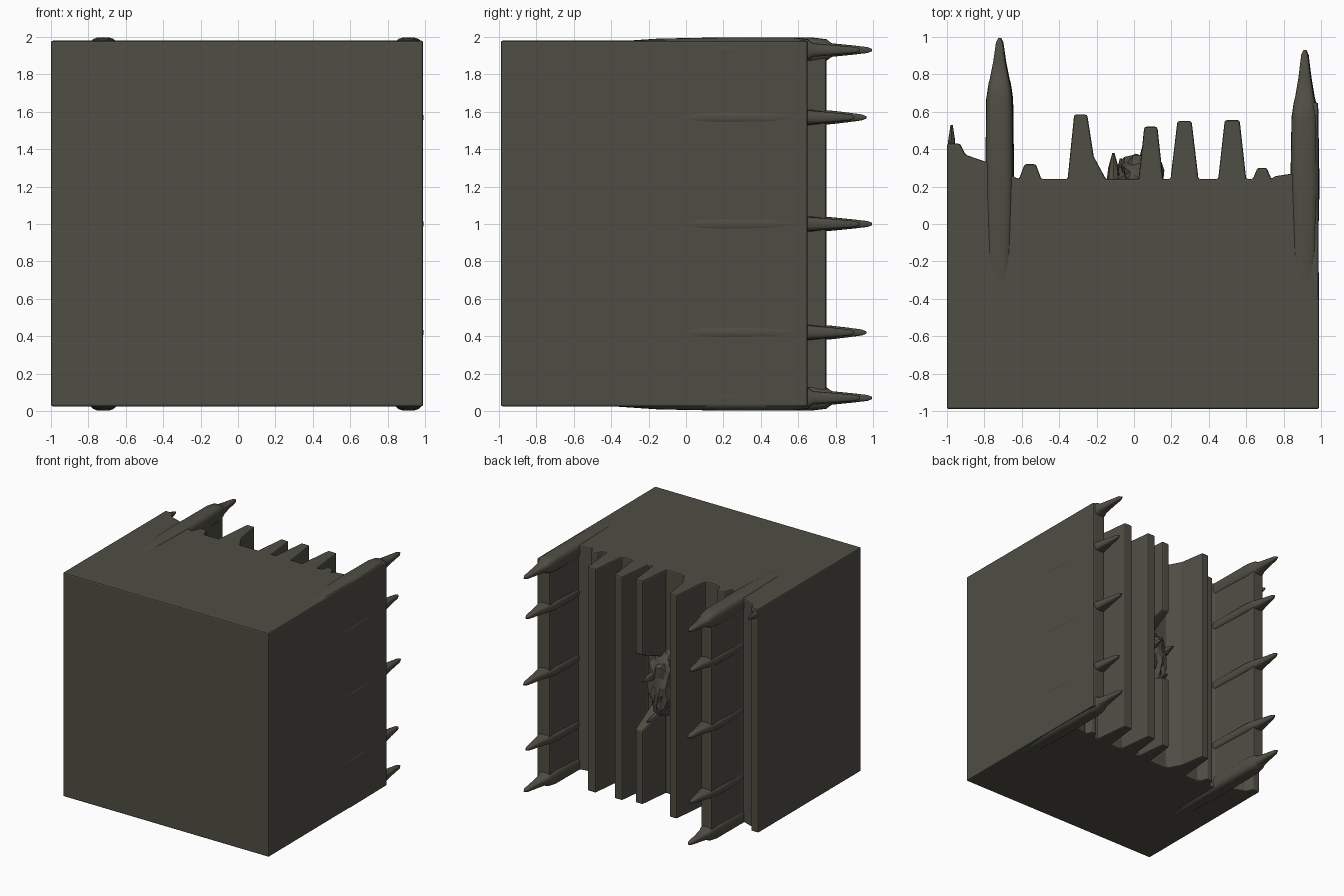
import bpy, bmesh, math, random
from mathutils import Vector

cube = bpy.data.objects.get("Cube")
if cube:
    bpy.data.objects.remove(cube, do_unlink=True)
random.seed(4)

mat = bpy.data.materials.new("dark olive grey")
mat.use_nodes = True
COLOUR = (0.078, 0.076, 0.058, 1)
mat.diffuse_color = COLOUR
mat.node_tree.nodes["Principled BSDF"].inputs["Base Color"].default_value = COLOUR

LOW, HIGH = 0.025, 1.98
VALLEY = 0.24


def finish(name, bm, bevel=0.0, smooth=False):
    """Turn a bmesh into a coloured object."""
    bmesh.ops.recalc_face_normals(bm, faces=bm.faces)
    mesh = bpy.data.meshes.new(name)
    bm.to_mesh(mesh)
    bm.free()
    mesh.materials.append(mat)
    obj = bpy.data.objects.new(name, mesh)
    bpy.context.collection.objects.link(obj)
    if smooth:
        bpy.ops.object.select_all(action="DESELECT")
        obj.select_set(True)
        bpy.context.view_layer.objects.active = obj
        bpy.ops.object.shade_smooth_by_angle(angle=math.radians(40))
    if bevel:
        mod = obj.modifiers.new("rounded edges", "BEVEL")
        mod.width = bevel
        mod.segments = 2
        mod.limit_method = "ANGLE"
    return obj


def loft(bm, rings):
    """Skin closed rings of points and cap both ends."""
    loops = [[bm.verts.new(p) for p in ring] for ring in rings]
    for a, b in zip(loops, loops[1:]):
        for i in range(len(a)):
            j = (i + 1) % len(a)
            bm.faces.new((a[i], a[j], b[j], b[i]))
    bm.faces.new(loops[0])
    bm.faces.new(loops[-1])


def prism(name, outline, low, high, bevel):
    """Extrude an xy outline; low and high give the end height at each y."""
    bm = bmesh.new()
    loft(bm, [[(x, y, low(y)) for x, y in outline],
              [(x, y, high(y)) for x, y in outline]])
    return finish(name, bm, bevel)


def fin(x, base, tip, top):
    """Tapered fin outline, from +x to -x."""
    return [(x + base, VALLEY), (x + tip, top), (x - tip, top), (x - base, VALLEY)]


# Block with its full-height fins
outline = [(-1, -0.99), (0.99, -0.99), (0.985, 0.65), (0.865, 0.65), (0.85, 0.27)]
outline += [(0.75, 0.255)]
outline += fin(0.685, 0.05, 0.025, 0.3)
outline += fin(0.525, 0.075, 0.04, 0.555)
outline += fin(0.27, 0.075, 0.038, 0.55)
outline += [(-0.15, VALLEY), (-0.215, 0.36)]
outline += [(-0.25, 0.585), (-0.32, 0.585), (-0.355, VALLEY)]
outline += fin(-0.555, 0.06, 0.03, 0.32)
outline += [(-0.655, 0.26), (-0.67, 0.75), (-0.77, 0.75), (-0.785, 0.33)]
outline += [(-0.9, 0.37), (-0.93, 0.43), (-1, 0.43)]
prism("finned_block", outline, lambda y: LOW, lambda y: HIGH, 0.012)

# Broken fin in two pieces
broken = fin(0.09, 0.07, 0.035, 0.52)
broken[0] = (0.16, 0.2)
broken[3] = (0.02, 0.2)
prism("broken_fin_upper", broken, lambda y: 1.2 + 0.4 * (y - 0.2), lambda y: HIGH, 0.012)
prism("broken_fin_lower", broken, lambda y: LOW, lambda y: 0.8 - 0.4 * (y - 0.2), 0.012)

# Crumpled core where the fin is broken
bm = bmesh.new()
bmesh.ops.create_icosphere(bm, subdivisions=3, radius=1)
for v in bm.verts:
    v.co *= random.uniform(0.85, 1.12)
    v.co = Vector((0.03 + v.co.x * 0.13, 0.24 + v.co.y * 0.14, 1.0 + v.co.z * 0.3))
finish("crumpled_core", bm)


def spike(name, x, z, sections, power, sides=20):
    """Rounded ridge along y; sections are (y, x radius, z radius)."""
    def bend(t):
        return math.copysign(abs(t) ** power, t)
    rings = []
    for y, rx, rz in sections:
        angles = [math.tau * i / sides for i in range(sides)]
        rings.append([(x + rx * bend(math.cos(a)), y, z + rz * bend(math.sin(a)))
                      for a in angles])
    bm = bmesh.new()
    loft(bm, rings)
    return finish(name, bm, smooth=True)


# Rows of long spikes buried in the two outer fins
for side, x, end, reach in (("left", 0.912, 0.65, 0.93), ("right", -0.72, 0.75, 0.995)):
    for i, z in enumerate((0.07, 0.42, 1.0, 1.57, 1.93)):
        outer = i in (0, 4)
        rz = 0.068 if outer else 0.045
        tip = reach - (0.03 if i in (1, 3) else 0)
        lean = 0.0 if outer else 0.004
        spike(f"{side}_spike_{i + 1}", x + lean, z, [
            (-0.45, 0.045, rz * 0.6),
            (-0.15, 0.068, rz * 0.9),
            (0.2, 0.076, rz),
            (end - 0.08, 0.07, rz),
            (end, 0.058, rz * 0.85),
            (end + 0.03, 0.05, 0.036),
            (end + (tip - end) * 0.5, 0.032, 0.027),
            (tip - 0.025, 0.018, 0.016),
            (tip, 0.006, 0.006)], 0.65)

# Small splinters around the break, and one at the edge of the side panel
for i, (x, z, tip) in enumerate(((-0.11, 1.12, 0.38), (-0.07, 0.85, 0.35),
                                 (0.09, 1.07, 0.47), (0.06, 0.72, 0.45))):
    spike(f"splinter_{i + 1}", x, z, [(0.2, 0.04, 0.06), (tip - 0.08, 0.028, 0.03),
                                      (tip, 0.006, 0.006)], 1.0, 8)
spike("panel_splinter", -0.975, 1.93, [(0.35, 0.024, 0.045), (0.45, 0.018, 0.035),
                                       (0.53, 0.006, 0.01)], 1.0, 8)
